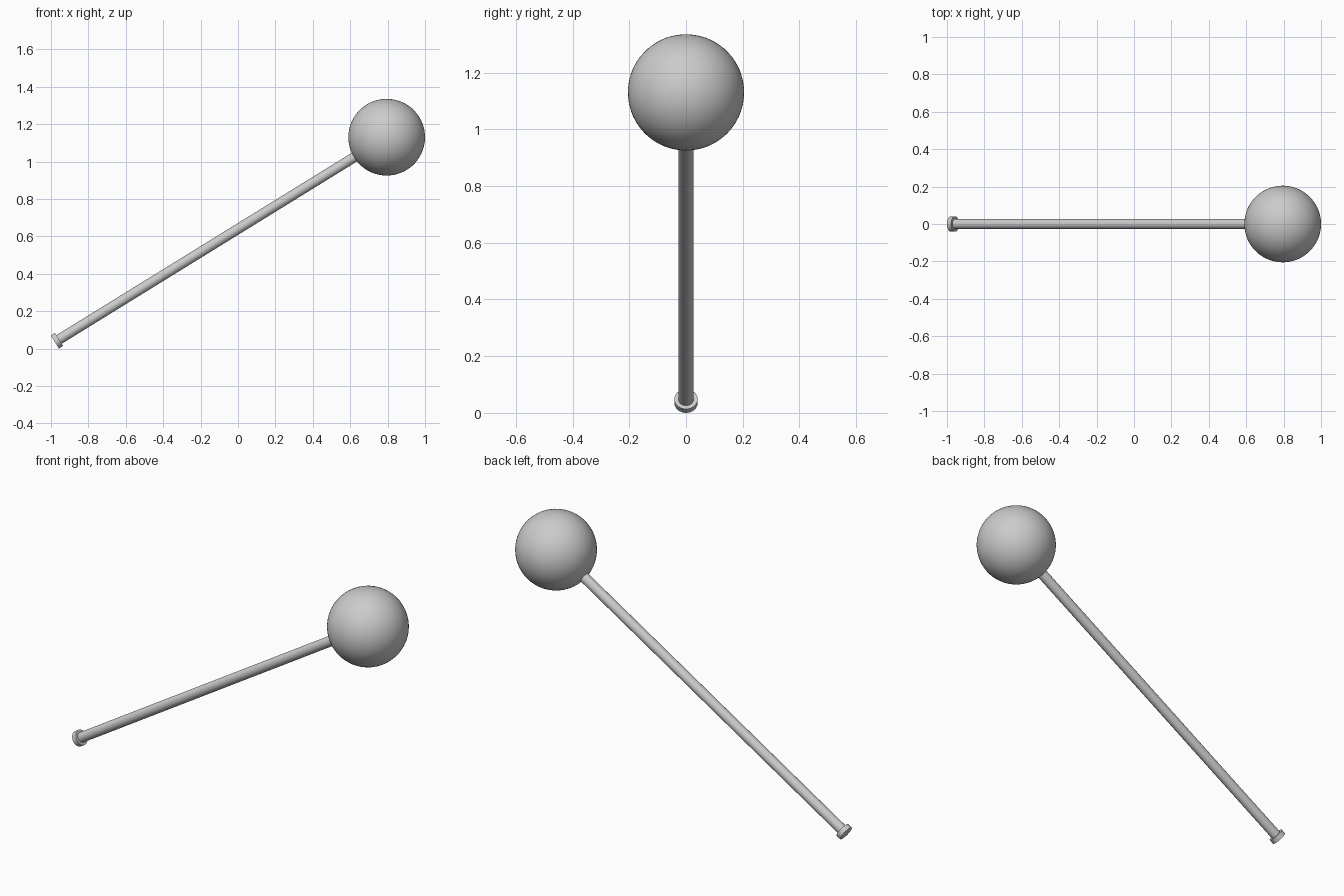
import bpy
from mathutils import Vector

cube = bpy.data.objects.get("Cube")
if cube:
    bpy.data.objects.remove(cube, do_unlink=True)

# Single grey material
grey = bpy.data.materials.new("plain_grey")
grey.use_nodes = True
colour = (0.6, 0.6, 0.6, 1)
grey.diffuse_color = colour
grey.node_tree.nodes["Principled BSDF"].inputs["Base Color"].default_value = colour

tip = Vector((-0.979, 0, 0.035))
ball_centre = Vector((0.795, 0, 1.13))
ball_radius = 0.205
axis = (ball_centre - tip).normalized()


def finish(name):
    ob = bpy.context.object
    ob.name = name
    ob.data.materials.append(grey)
    bpy.ops.object.shade_smooth_by_angle()
    return ob


def rod(name, start, end, radius, sides):
    """Closed cylinder between two points."""
    bpy.ops.mesh.primitive_cylinder_add(
        vertices=sides, radius=radius, depth=(end - start).length,
        location=(start + end) / 2,
        rotation=(end - start).to_track_quat('Z', 'Y').to_euler())
    return finish(name)


# Round ball head
bpy.ops.mesh.primitive_uv_sphere_add(
    segments=64, ring_count=32, radius=ball_radius, location=ball_centre,
    rotation=axis.to_track_quat('Z', 'Y').to_euler())
finish("ball_head")

# Slanted handle running into the ball
rod("handle", tip + axis * 0.01, ball_centre - axis * ball_radius * 0.9, 0.027, 24)

# Flat collar on the lower end
rod("end_collar", tip, tip + axis * 0.026, 0.041, 32)
